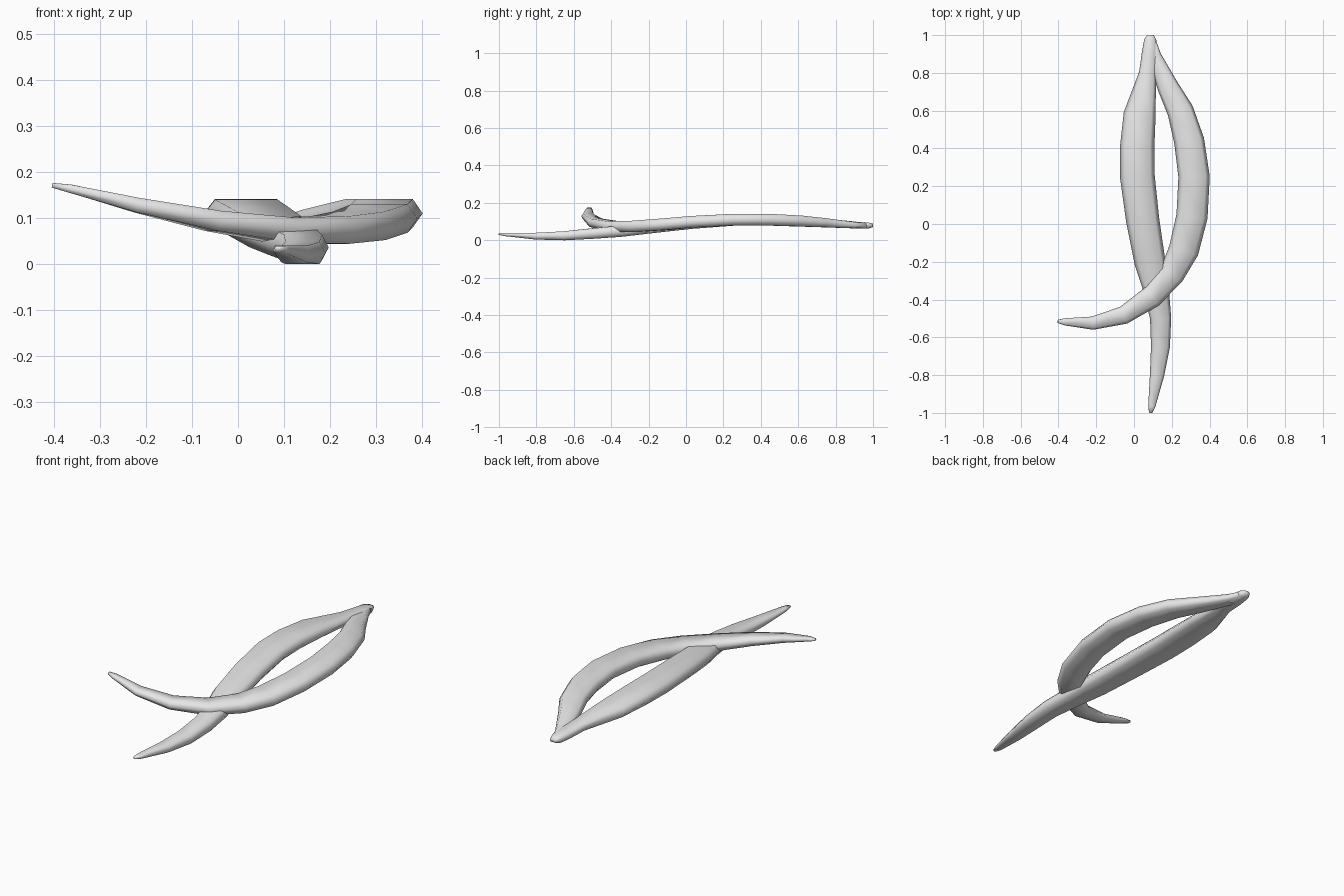
import bpy, bmesh
from mathutils import Vector

grey = bpy.data.materials.new("plain grey")
grey.diffuse_color = (0.8, 0.8, 0.8, 1)

# Flattened six-sided cross-section: (across, up)
SECTION = [(1, 0), (0.74, 1), (-0.74, 1), (-1, 0), (-0.74, -1), (0.74, -1)]


def pod(name, stations):
    """Loft the section along stations of (x, y, z, half width, half height)."""
    bm = bmesh.new()
    pts = [Vector(s[:3]) for s in stations]
    rings = []
    for i, s in enumerate(stations):
        t = (pts[min(i + 1, len(pts) - 1)] - pts[max(i - 1, 0)]).normalized()
        side = t.cross(Vector((0, 0, 1))).normalized()
        up = side.cross(t)
        rings.append([bm.verts.new(pts[i] + side * a * s[3] + up * b * s[4])
                      for a, b in SECTION])
    n = len(SECTION)
    for r, q in zip(rings, rings[1:]):
        for k in range(n):
            bm.faces.new((r[k], r[(k + 1) % n], q[(k + 1) % n], q[k]))
    bm.faces.new(rings[0])
    bm.faces.new(rings[-1])
    bmesh.ops.recalc_face_normals(bm, faces=bm.faces)
    for f in bm.faces:
        f.smooth = True
    me = bpy.data.meshes.new(name)
    bm.to_mesh(me)
    bm.free()
    me.materials.append(grey)
    ob = bpy.data.objects.new(name, me)
    bpy.context.collection.objects.link(ob)


# Long pod, nearly straight, running the full length
pod("straight_pod", [
    (0.087, 1.0, 0.080, 0.018, 0.009),
    (0.086, 0.975, 0.079, 0.032, 0.016),
    (0.083, 0.91, 0.081, 0.041, 0.018),
    (0.072, 0.80, 0.090, 0.045, 0.020),
    (0.030, 0.58, 0.105, 0.085, 0.027),
    (0.017, 0.41, 0.111, 0.091, 0.030),
    (0.018, 0.25, 0.109, 0.092, 0.031),
    (0.046, 0.02, 0.092, 0.088, 0.031),
    (0.084, -0.20, 0.068, 0.082, 0.031),
    (0.120, -0.36, 0.048, 0.066, 0.030),
    (0.141, -0.50, 0.036, 0.056, 0.028),
    (0.140, -0.65, 0.024, 0.050, 0.024),
    (0.122, -0.80, 0.022, 0.038, 0.018),
    (0.094, -0.965, 0.031, 0.019, 0.009),
    (0.088, -1.0, 0.034, 0.009, 0.005),
])

# Curved pod, sweeping right and hooking across the first
pod("curved_pod", [
    (0.091, 0.97, 0.078, 0.025, 0.012),
    (0.108, 0.89, 0.081, 0.036, 0.017),
    (0.178, 0.73, 0.094, 0.056, 0.024),
    (0.245, 0.60, 0.103, 0.070, 0.029),
    (0.292, 0.44, 0.110, 0.080, 0.031),
    (0.318, 0.25, 0.110, 0.083, 0.031),
    (0.307, 0.04, 0.099, 0.083, 0.031),
    (0.263, -0.14, 0.083, 0.080, 0.031),
    (0.200, -0.265, 0.074, 0.068, 0.030),
    (0.093, -0.385, 0.074, 0.060, 0.027),
    (-0.055, -0.483, 0.094, 0.048, 0.022),
    (-0.220, -0.525, 0.128, 0.035, 0.016),
    (-0.365, -0.518, 0.164, 0.019, 0.009),
    (-0.403, -0.515, 0.171, 0.009, 0.005),
])
